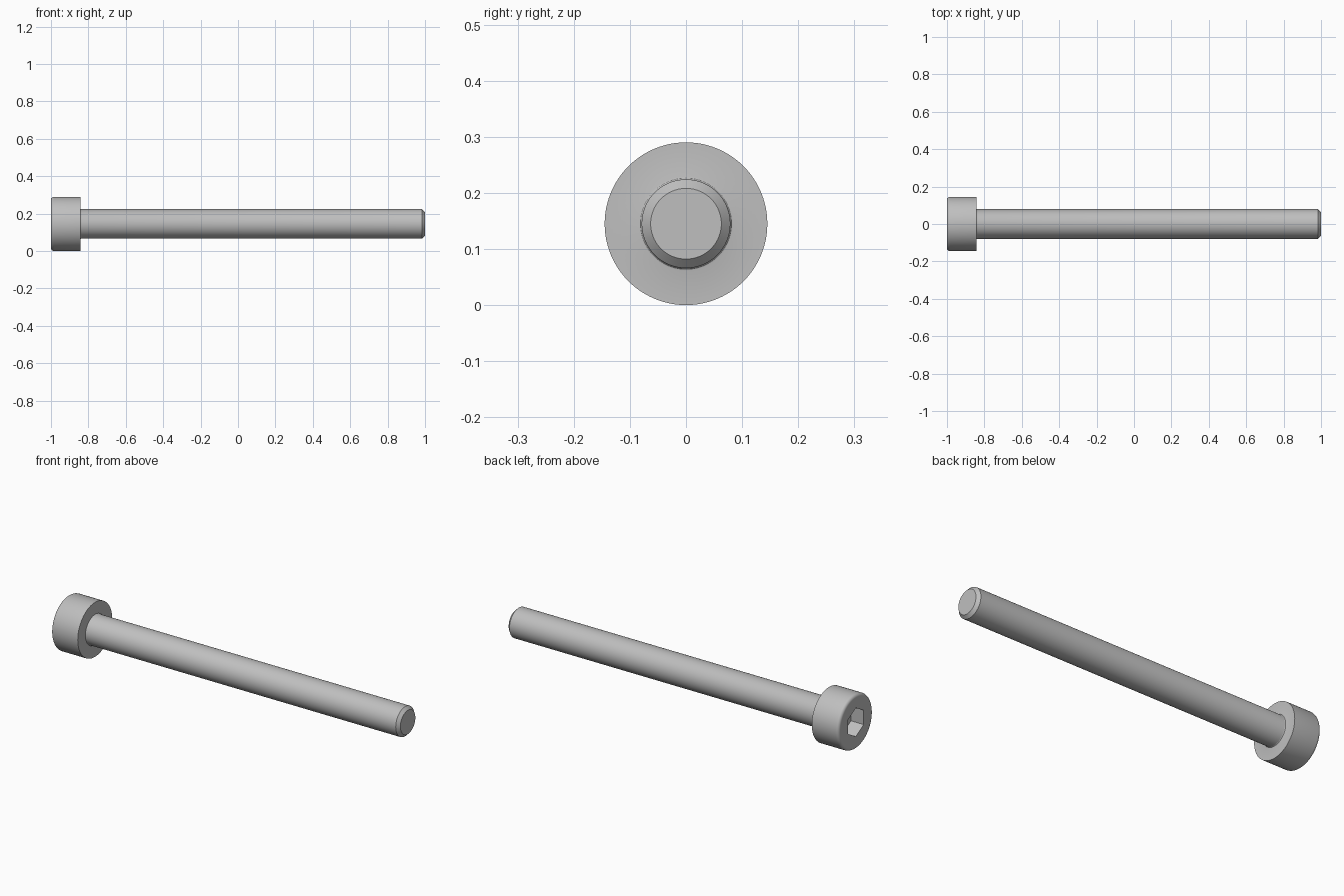
import bpy, bmesh, math
from mathutils import Matrix, Vector

cube = bpy.data.objects.get("Cube")
if cube:
    bpy.data.objects.remove(cube, do_unlink=True)

HEAD_R, SHAFT_R = 0.145, 0.079
UNDER_HEAD = -0.842
ROUND, FILLET, CHAMFER = 0.016, 0.005, 0.016
SEGMENTS = 96

steel = bpy.data.materials.new("grey steel")
steel.use_nodes = True
colour = (0.52, 0.52, 0.52, 1)
steel.diffuse_color = colour
steel.node_tree.nodes["Principled BSDF"].inputs["Base Color"].default_value = colour


def make_object(name, bm):
    bmesh.ops.recalc_face_normals(bm, faces=bm.faces)
    mesh = bpy.data.meshes.new(name)
    bm.to_mesh(mesh)
    bm.free()
    obj = bpy.data.objects.new(name, mesh)
    bpy.context.collection.objects.link(obj)
    mesh.materials.append(steel)
    return obj


def arc(cx, cr, radius, start, end, steps=5):
    angles = [math.radians(start + (end - start) * i / steps) for i in range(steps + 1)]
    return [(cx + radius * math.cos(a), cr + radius * math.sin(a)) for a in angles]


# Screw outline as (position along x, radius): rounded head, fillet, chamfered tip
profile = arc(-1 + ROUND, HEAD_R - ROUND, ROUND, 180, 90)
profile += [(UNDER_HEAD, HEAD_R)]
profile += arc(UNDER_HEAD + FILLET, SHAFT_R + FILLET, FILLET, 180, 270, 3)
profile += [(1 - CHAMFER, SHAFT_R), (1, SHAFT_R - CHAMFER)]

bm = bmesh.new()
rings = []
for x, r in profile:
    rings.append([bm.verts.new((x, r * math.cos(t), HEAD_R + r * math.sin(t)))
                  for t in (math.tau * i / SEGMENTS for i in range(SEGMENTS))])
for a, b in zip(rings, rings[1:]):
    for i in range(SEGMENTS):
        j = (i + 1) % SEGMENTS
        bm.faces.new((a[i], a[j], b[j], b[i]))
bm.faces.new(rings[0])
bm.faces.new(rings[-1])
screw = make_object("socket_head_screw", bm)

# Hexagonal key socket with corners up and down
SOCKET_R, SOCKET_DEPTH = 0.076, 0.075
bm = bmesh.new()
bmesh.ops.create_cone(
    bm, cap_ends=True, segments=6, radius1=SOCKET_R, radius2=SOCKET_R,
    depth=2 * SOCKET_DEPTH,
    matrix=Matrix.Translation((-1, 0, HEAD_R)) @ Matrix.Rotation(math.pi / 2, 4, "Y"))
# Turn the hexagon if its corners point sideways
if max(v.co.z for v in bm.verts) < HEAD_R + SOCKET_R * 0.95:
    bmesh.ops.rotate(bm, verts=bm.verts, cent=Vector((-1, 0, HEAD_R)),
                     matrix=Matrix.Rotation(math.pi / 6, 3, "X"))
cutter = make_object("socket_cutter", bm)
cutter.hide_render = True

bpy.context.view_layer.objects.active = screw
bpy.ops.object.select_all(action="DESELECT")
screw.select_set(True)
cut = screw.modifiers.new("key_socket", "BOOLEAN")
cut.operation = "DIFFERENCE"
cut.solver = "EXACT"
cut.object = cutter
bpy.ops.object.modifier_apply(modifier=cut.name)
bpy.data.objects.remove(cutter, do_unlink=True)
bpy.ops.object.shade_smooth_by_angle(angle=math.radians(30))
